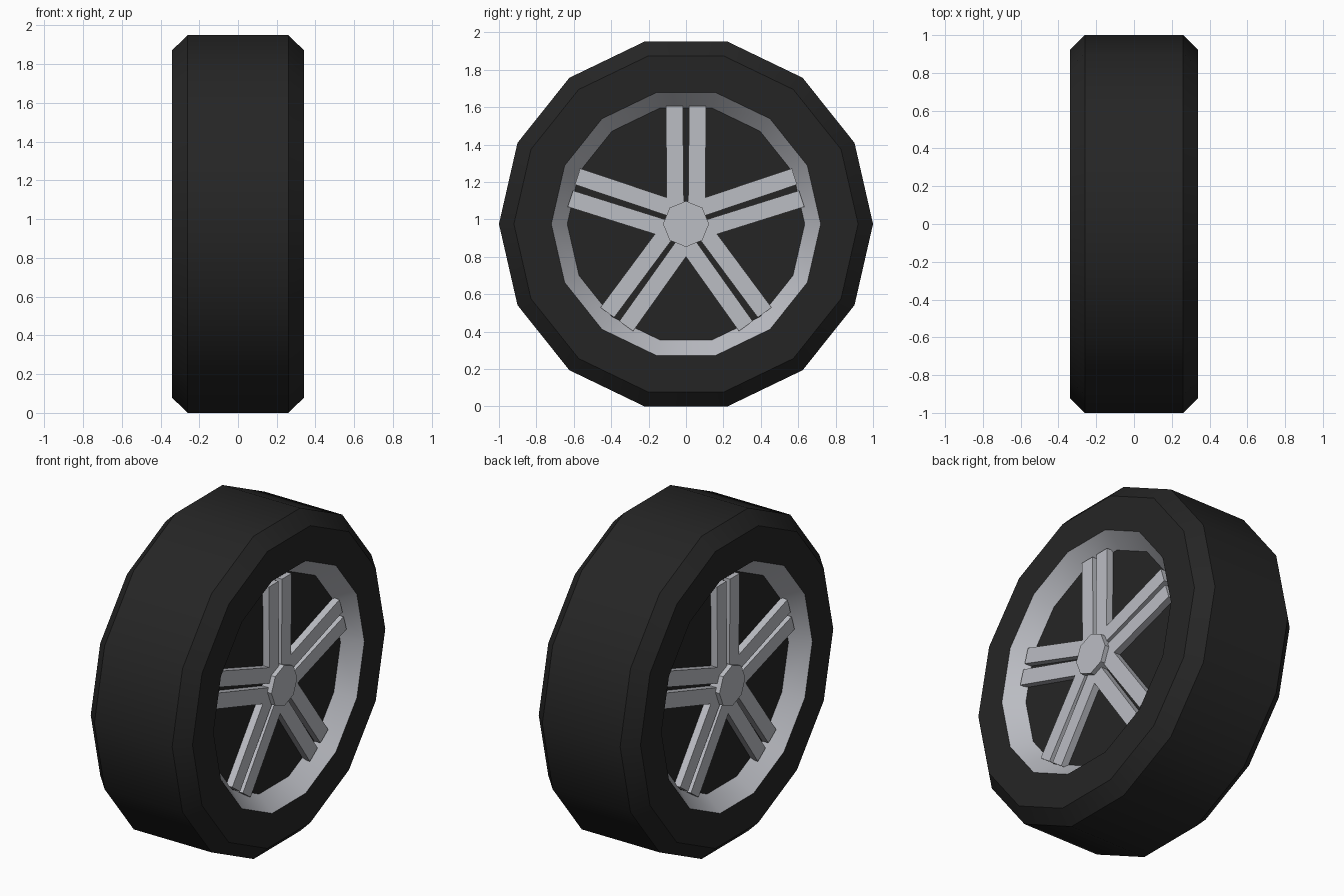
import bpy, bmesh, math
from mathutils import Matrix, Vector

if "Cube" in bpy.data.objects:
    bpy.data.objects.remove(bpy.data.objects["Cube"])

CZ = 0.975     # axle height
SIDES = 14


def material(name, rgb):
    m = bpy.data.materials.new(name)
    m.diffuse_color = (*rgb, 1)
    m.use_nodes = True
    m.node_tree.nodes["Principled BSDF"].inputs["Base Color"].default_value = m.diffuse_color
    return m


RUBBER = material("black_rubber", (0.0185, 0.0185, 0.0185))
ALLOY = material("silver_alloy", (0.50, 0.51, 0.55))


def finish(bm, name, mat, smooth=False):
    me = bpy.data.meshes.new(name)
    bm.to_mesh(me)
    bm.free()
    ob = bpy.data.objects.new(name, me)
    bpy.context.collection.objects.link(ob)
    ob.location.z = CZ
    me.materials.append(mat)
    if smooth:
        bpy.ops.object.select_all(action='DESELECT')
        bpy.context.view_layer.objects.active = ob
        ob.select_set(True)
        bpy.ops.object.shade_smooth_by_angle(angle=math.radians(30))
    return ob


def lathe(name, profile, sides, mat, cap=False, flip=False, smooth=True):
    """Spin (radius, x) points around the x axis; cap closes the last ring."""
    bm = bmesh.new()
    rings = []
    for r, x in profile:
        rings.append([bm.verts.new((x, r * math.cos(2 * math.pi * i / sides),
                                    r * math.sin(2 * math.pi * i / sides)))
                      for i in range(sides)])
    for a, b in zip(rings, rings[1:]):
        for i in range(sides):
            j = (i + 1) % sides
            bm.faces.new((a[i], a[j], b[j], b[i]))
    if cap:
        bm.faces.new(rings[-1])
    bm.normal_update()
    if flip:
        bmesh.ops.reverse_faces(bm, faces=bm.faces[:])
    return finish(bm, name, mat, smooth)


# Tyre: tread, chamfered shoulders and flat sidewalls
lathe("tyre", [(0.72, 0.34), (0.92, 0.34), (1.0, 0.26), (1.0, -0.26),
               (0.92, -0.34), (0.72, -0.34)], SIDES, RUBBER, flip=True)

for side, s in (("right", 1), ("left", -1)):
    # Sloped rim and the dark disc behind the spokes
    lathe("rim_" + side, [(0.72, s * 0.34), (0.635, s * 0.24)], SIDES, ALLOY, flip=s < 0)
    lathe("backing_" + side, [(0.635, s * 0.24)], SIDES, RUBBER, cap=True, flip=s < 0)
    # Octagonal hub cap
    lathe("hub_" + side, [(0.123, s * 0.24), (0.123, s * 0.31)], 8, ALLOY,
          cap=True, flip=s < 0, smooth=False)

    # Five pairs of straight spokes, each pair spreading very slightly outwards
    bm = bmesh.new()
    for k in range(5):
        turn = Matrix.Rotation(math.radians(72 * k), 4, 'X')
        for p in (-1, 1):
            box = bmesh.ops.create_cube(bm, size=1)["verts"]
            for v in box:
                r = 0.63 if v.co.z > 0 else 0.08
                y = p * (0.056 + 0.01 * r) + v.co.y * 0.091
                v.co = turn @ Vector((s * 0.26 + v.co.x * 0.045, y, r))
    finish(bm, "spokes_" + side, ALLOY)
